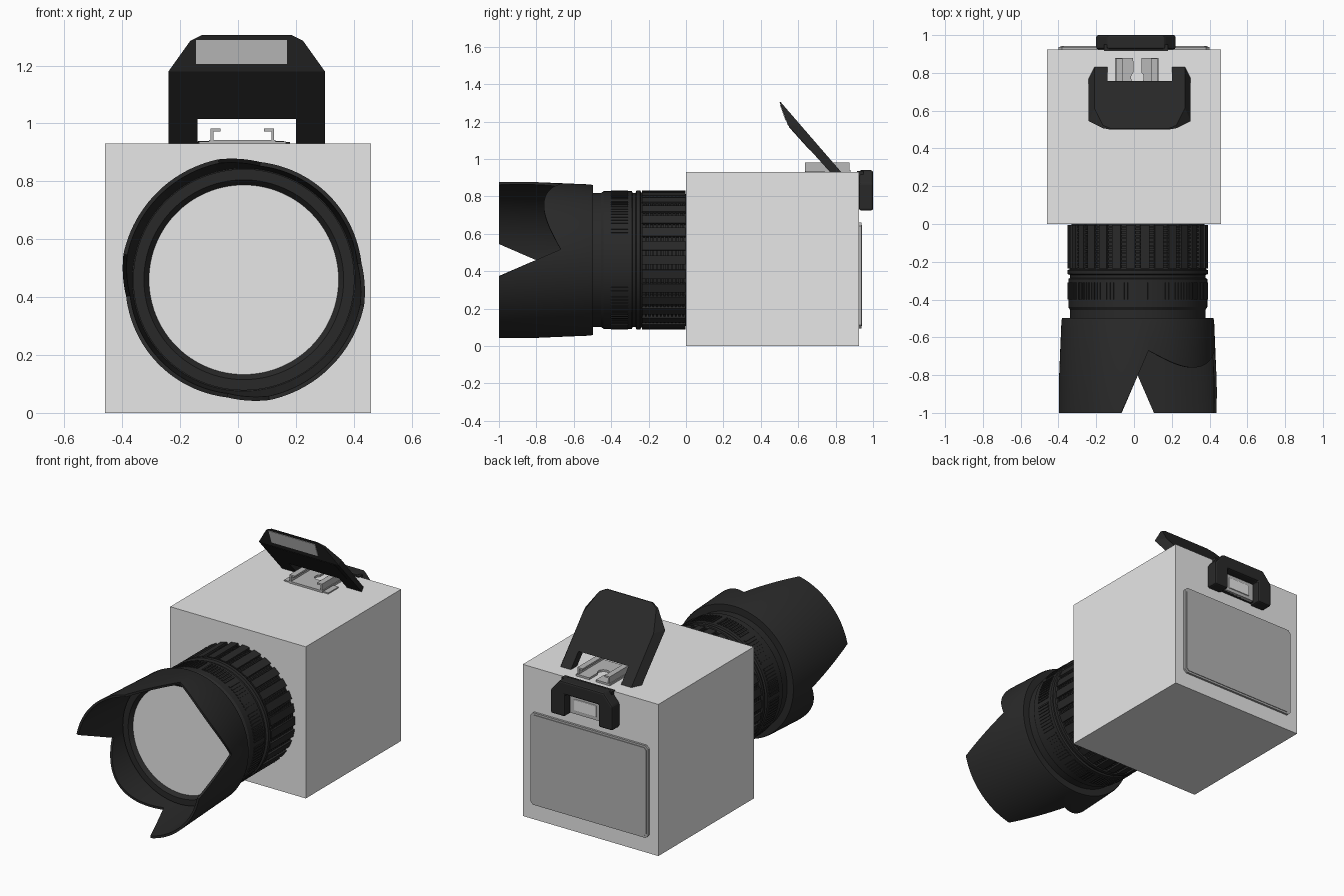
import bpy, bmesh, math
from mathutils import Matrix, Vector

cube = bpy.data.objects.get("Cube")
if cube:
    bpy.data.objects.remove(cube, do_unlink=True)


def material(name, value):
    m = bpy.data.materials.new(name)
    m.use_nodes = True
    col = (value, value, value, 1)
    m.diffuse_color = col
    m.node_tree.nodes["Principled BSDF"].inputs["Base Color"].default_value = col
    return m


BODY = material("light_grey", 0.8)
BLACK = material("black", 0.022)
METAL = material("mid_grey_metal", 0.48)
SCREEN = material("screen_grey", 0.45)
GLASS = material("flash_glass_grey", 0.7)

LENS = Matrix.Translation((0.02, 0, 0.46))   # lens axis runs along y


def finish(name, bm, mat, smooth=False, bevel=0):
    bmesh.ops.recalc_face_normals(bm, faces=bm.faces)
    me = bpy.data.meshes.new(name)
    bm.to_mesh(me)
    bm.free()
    me.materials.append(mat)
    ob = bpy.data.objects.new(name, me)
    bpy.context.collection.objects.link(ob)
    if bevel:
        mod = ob.modifiers.new("bevel", "BEVEL")
        mod.width, mod.segments = bevel, 2
    if smooth:
        bpy.ops.object.select_all(action="DESELECT")
        ob.select_set(True)
        bpy.context.view_layer.objects.active = ob
        bpy.ops.object.shade_smooth_by_angle(angle=math.radians(30))
    return ob


def add_box(bm, lo, hi, matrix=Matrix()):
    lo, hi = Vector(lo), Vector(hi)
    scale = Matrix.Diagonal((*(hi - lo), 1))
    bmesh.ops.create_cube(bm, size=1, matrix=matrix @ Matrix.Translation((lo + hi) / 2) @ scale)


def box(name, lo, hi, mat, bevel=0):
    bm = bmesh.new()
    add_box(bm, lo, hi)
    return finish(name, bm, mat, bevel=bevel)


def skin(bm, front, back):
    """Side walls between two matching loops."""
    for i in range(len(front)):
        j = (i + 1) % len(front)
        bm.faces.new((front[i], front[j], back[j], back[i]))


def prism(name, pts, lo, hi, place, mat, bevel=0):
    bm = bmesh.new()
    a = [bm.verts.new(place(u, v, lo)) for u, v in pts]
    b = [bm.verts.new(place(u, v, hi)) for u, v in pts]
    bm.faces.new(a)
    bm.faces.new(b)
    skin(bm, a, b)
    return finish(name, bm, mat, bevel=bevel)


def upright(x, z, y):
    return (x, y, z)


def flat(x, y, z):
    return (x, y, z)


def lathe(name, section, mat, steps=180):
    """Closed ring about the lens axis; section(angle) gives (radius, y) points."""
    bm = bmesh.new()
    loops = []
    for i in range(steps):
        a = 2 * math.pi * i / steps
        loops.append([bm.verts.new(LENS @ Vector((r * math.cos(a), y, r * math.sin(a))))
                      for r, y in section(a)])
    for i in range(steps):
        skin(bm, loops[i], loops[(i + 1) % steps])
    return finish(name, bm, mat, smooth=True)


# Body
box("camera_body", (-0.46, 0, 0), (0.46, 0.925, 0.93), BODY)

# Lens barrel with fine rings under the zoom grip
barrel = [(0.325, 0)]
for i in range(12):
    y = -0.02 * i
    barrel += [(0.352, y), (0.352, y - 0.01), (0.362, y - 0.01), (0.362, y - 0.02)]
barrel += [(0.372, -0.245), (0.372, -0.265), (0.358, -0.27), (0.358, -0.285),
           (0.368, -0.29), (0.368, -0.44), (0.358, -0.455), (0.358, -0.5),
           (0.382, -0.505), (0.382, -0.6), (0.345, -0.6), (0.325, -0.575)]
lathe("lens_barrel", lambda a: barrel, BLACK)


# Grip ribs on the zoom and focus rings
def ribs(name, count, half, r0, r1, y0, y1, skip=0):
    bm = bmesh.new()
    for i in range(count):
        if skip and i % skip == 0:
            continue
        turn = LENS @ Matrix.Rotation(2 * math.pi * i / count, 4, "Y")
        add_box(bm, (r0, y0, -half), (r1, y1, half), turn)
    finish(name, bm, BLACK)


ribs("zoom_ribs", 30, 0.024, 0.34, 0.371, -0.235, -0.004)
ribs("focus_ribs", 120, 0.005, 0.36, 0.373, -0.4, -0.31, skip=10)

# Front glass
bm = bmesh.new()
bmesh.ops.create_circle(bm, cap_ends=True, radius=0.328, segments=96,
                        matrix=LENS @ Matrix.Translation((0, -0.578, 0)) @ Matrix.Rotation(math.pi / 2, 4, "X"))
finish("front_glass", bm, BODY)


# Petal hood: two long and two short petals
def hood_edge(angle):
    off = abs((math.degrees(angle) - 135 + 90) % 180 - 90)
    if off <= 33:
        return -1.0
    if off <= 53:
        return -1 + 0.33 * (off - 33) / 20
    return -0.67 - 0.09 * math.sin(math.pi / 2 * (off - 53) / 37)


def hood_section(angle):
    e = hood_edge(angle)
    r = 0.403 + 0.044 * (-0.5 - e)
    return [(0.355, -0.498), (0.4, -0.498), (0.404, -0.51), (r, e), (r - 0.014, e), (0.385, -0.53), (0.355, -0.53)]


lathe("petal_hood", hood_section, BLACK)


# Raised flash
def flash_front(z):
    return 0.77 - 0.9 * (z - 0.93) if z <= 1.18 else 0.545 - 0.36 * (z - 1.18)


def flash_back(z):
    return 0.83 - 0.865 * (z - 0.93)


FX = 0.03
half = [(0.17, 1.015), (0.17, 0.925), (0.27, 0.925), (0.27, 1.18), (0.195, 1.285), (0.155, 1.305)]
outline = half + [(-x, z) for x, z in reversed(half)]
bm = bmesh.new()
front = [bm.verts.new((FX + x, flash_front(z), z)) for x, z in outline]
back = [bm.verts.new((FX + max(-0.24, min(0.24, x)), flash_back(z), z)) for x, z in outline]
bm.faces.new(front[:4] + front[8:])
bm.faces.new(front[3:9])
bm.faces.new(back)
skin(bm, front, back)
finish("flash_head", bm, BLACK)


def flash_plate(name, x0, x1, z0, z1, lift, mat):
    bm = bmesh.new()
    corners = [(x0, z0), (x1, z0), (x1, z1), (x0, z1)]
    a = [bm.verts.new((x, flash_front(z) - lift, z)) for x, z in corners]
    b = [bm.verts.new((x, flash_front(z) + 0.002, z)) for x, z in corners]
    bm.faces.new(a)
    bm.faces.new(b)
    skin(bm, a, b)
    finish(name, bm, mat)


flash_plate("flash_window", -0.145, 0.17, 1.205, 1.288, 0.004, GLASS)
flash_plate("flash_lower_panel", -0.21, 0.27, 1.045, 1.17, 0.003, BLACK)

# Hot shoe: slotted plate with a round stop, and two lipped rails
SX = 0.018
arc = [(SX + 0.034 * math.sin(t), 0.775 - 0.034 * math.cos(t))
       for t in (math.radians(-140 + 20 * k) for k in range(15))]
plate = [(-0.1, 0.88), (-0.1, 0.635), (0.13, 0.635), (0.13, 0.88), (SX + 0.022, 0.88)]
prism("shoe_plate", plate + arc[::-1] + [(SX - 0.022, 0.88)], 0.928, 0.942, flat, METAL)
box("shoe_base", (-0.135, 0.64, 0.925), (0.165, 0.74, 0.937), METAL)
for side, label in ((-1, "right"), (1, "left")):
    rail = [(0.11, 0.93), (0.11, 0.982), (0.075, 0.982), (0.075, 0.972), (0.1, 0.972), (0.1, 0.93)]
    prism("shoe_rail_" + label, [(0.015 + side * x, z) for x, z in rail], 0.635, 0.875, upright, METAL)

# Viewfinder: eyecup arch around a framed window
CX = 0.01
box("finder_back", (CX - 0.17, 0.915, 0.74), (CX + 0.17, 0.95, 0.935), BLACK)
arch = [(0.115, 0.86), (0.115, 0.725), (0.21, 0.725), (0.21, 0.87), (0.15, 0.94)]
arch += [(-x, z) for x, z in reversed(arch)]
prism("finder_eyecup", [(CX + x, z) for x, z in arch], 0.925, 1.0, upright, BLACK, bevel=0.01)
box("finder_frame", (CX - 0.105, 0.94, 0.74), (CX + 0.105, 0.96, 0.85), METAL)
box("finder_window", (CX - 0.075, 0.955, 0.76), (CX + 0.075, 0.966, 0.83), BODY, bevel=0.004)


# Rear screen with clipped corners
def clipped(w, z0, z1, c):
    right = [(w - c, z0), (w, z0 + c), (w, z1 - c), (w - c, z1)]
    return right + [(-x, z) for x, z in reversed(right)]


prism("screen_rim", clipped(0.4, 0.095, 0.66, 0.018), 0.92, 0.938, upright, SCREEN)
prism("screen_face", clipped(0.388, 0.107, 0.648, 0.014), 0.93, 0.942, upright, SCREEN)
